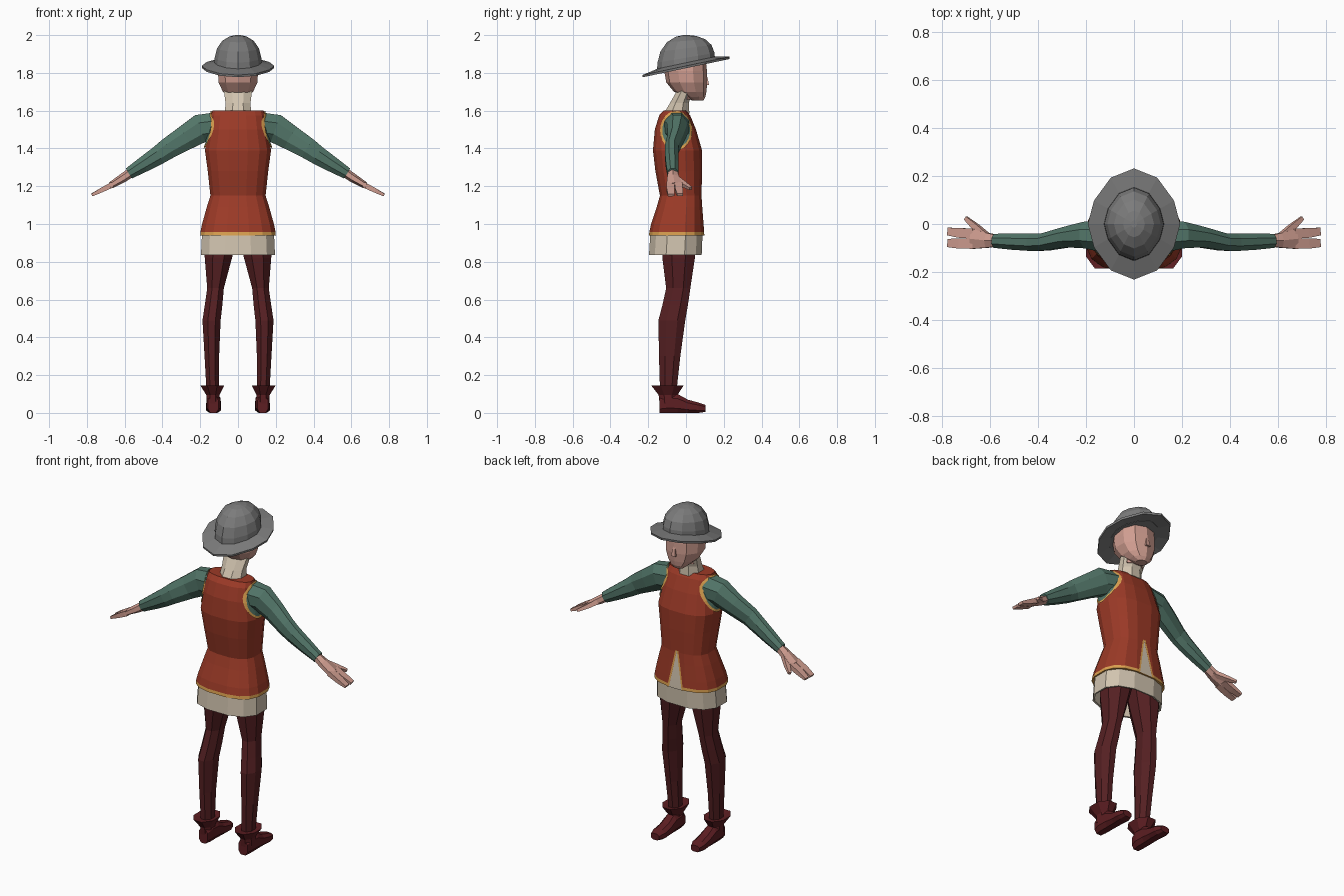
import bpy
import bmesh
from math import sin, cos, pi, copysign
from mathutils import Vector
from mathutils.bvhtree import BVHTree

default_cube = bpy.data.objects.get("Cube")
if default_cube:
    bpy.data.objects.remove(default_cube, do_unlink=True)


def material(name, red, green, blue):
    mat = bpy.data.materials.new(name)
    mat.use_nodes = True
    colour = (red, green, blue, 1)
    mat.diffuse_color = colour
    mat.node_tree.nodes["Principled BSDF"].inputs["Base Color"].default_value = colour
    return mat


rust = material("rust cloth", .33, .042, .02)
gold = material("gold trim", .72, .36, .08)
green = material("green cloth", .085, .18, .14)
cream = material("cream linen", .64, .55, .43)
skin = material("skin", .63, .34, .28)
maroon = material("maroon hose", .09, .014, .016)
leather = material("dark red leather", .11, .013, .016)
steel = material("grey steel", .2, .2, .2)


def power(value, exponent):
    return copysign(abs(value) ** exponent, value)


def add_mesh(name, rings, mats, closed=True, caps=True, pick=None):
    """Skin a list of point rings; pick(face centre) chooses the material slot."""
    bm = bmesh.new()
    rows = [[bm.verts.new(p) for p in ring] for ring in rings]
    count = len(rows[0])
    for low, high in zip(rows, rows[1:]):
        for i in range(count if closed else count - 1):
            j = (i + 1) % count
            bm.faces.new((low[i], low[j], high[j], high[i]))
    if caps:
        bm.faces.new(rows[0][::-1])
        bm.faces.new(rows[-1])
    bmesh.ops.recalc_face_normals(bm, faces=bm.faces)
    if pick:
        for face in bm.faces:
            face.material_index = pick(face.calc_center_median())
    mesh = bpy.data.meshes.new(name)
    bm.to_mesh(mesh)
    bm.free()
    for mat in mats:
        mesh.materials.append(mat)
    obj = bpy.data.objects.new(name, mesh)
    bpy.context.scene.collection.objects.link(obj)
    return obj


def loop(centre, u, v, n, pw=1.0):
    """Polygon whose flat sides touch the extents u and v."""
    grow = 1 / cos(pi / n) ** pw
    angles = [2 * pi * (i + .5) / n for i in range(n)]
    return [centre + grow * (u * power(cos(a), pw) + v * power(sin(a), pw)) for a in angles]


def spans(name, rows, mats, n=8, pw=1.0, side=1, along_y=False, **options):
    """Loft from rows of (low a, high a, low b, high b, station)."""
    rings = []
    for a0, a1, b0, b1, h in rows:
        a, b = (a0 + a1) / 2 * side, (b0 + b1) / 2
        u = Vector(((a1 - a0) / 2, 0, 0))
        half = (b1 - b0) / 2
        if along_y:
            rings.append(loop(Vector((a, h, b)), u, Vector((0, 0, half)), n, pw))
        else:
            rings.append(loop(Vector((a, b, h)), u, Vector((0, half, 0)), n, pw))
    return add_mesh(name, rings, mats, **options)


def limb(name, rows, mat, n, side):
    """Tube along a path of (x, y, z, half width, half thickness)."""
    points = [Vector((x * side, y, z)) for x, y, z, w, t in rows]
    rings = []
    for i, (p, row) in enumerate(zip(points, rows)):
        way = points[min(i + 1, len(rows) - 1)] - points[max(i - 1, 0)]
        way.normalize()
        across = Vector((0, 1, 0))
        across = (across - way * across.dot(way)).normalized()
        rings.append(loop(p, across * row[3], way.cross(across) * row[4], n))
    return add_mesh(name, rings, [mat])


# Tunic with a gold hem
tunic_rows = [
    (-.2, .2, -.196, .097, .94), (-.199, .199, -.194, .096, .958),
    (-.19, .19, -.185, .093, 1.0), (-.165, .165, -.155, .086, 1.09),
    (-.146, .146, -.138, .082, 1.15), (-.16, .16, -.162, .085, 1.28),
    (-.175, .175, -.175, .085, 1.39), (-.155, .155, -.165, .053, 1.5),
    (-.143, .143, -.142, .022, 1.575), (-.135, .135, -.118, 0, 1.602)]
tunic = spans("tunic", tunic_rows, [rust, gold], 16, .75,
              pick=lambda c: 1 if c.z < .957 else 0)
tunic_surface = BVHTree.FromPolygons([v.co for v in tunic.data.vertices],
                                     [p.vertices for p in tunic.data.polygons])


def drape(name, rings, toward, lift, mat, closed):
    """Lay thin cloth on the tunic by casting points along a direction."""
    toward = Vector(toward)
    laid = []
    for ring in rings:
        row = []
        for p in ring:
            start = Vector(p) - toward
            hit = tunic_surface.ray_cast(start, toward)[0]
            if hit is None:
                hit = tunic_surface.find_nearest(Vector(p))[0]
            row.append(hit - toward * lift)
        laid.append(row)
    return add_mesh(name, laid, [mat], closed, False)


# Front slit showing the shirt, edged in gold
def slit_row(z, edges):
    width = .042 * (1.16 - z) / .22
    return [(width * e + shift, .1, z) for e, shift in edges]


levels = [.938 + .222 * i / 12 for i in range(13)]
drape("slit_opening", [slit_row(z, [(-1, 0), (-.3, 0), (.3, 0), (1, 0)]) for z in levels],
      (0, -1, 0), .004, cream, False)
for side, label in ((1, "left"), (-1, "right")):
    drape(label + "_slit_trim", [slit_row(z, [(side, 0), (side, .01 * side)]) for z in levels],
          (0, -1, 0), .005, gold, False)

# Shirt skirt, hollow underneath, and high collar
spans("shirt_skirt", [
    (-.19, .19, -.188, .088, .96), (-.196, .196, -.196, .083, .835),
    (-.186, .186, -.186, .074, .836), (-.18, .18, -.178, .078, .94)], [cream], 12, .8)
spans("collar", [(-.07, .07, -.118, .018, 1.585), (-.066, .066, -.085, .015, 1.64),
                 (-.075, .075, -.045, .035, 1.71)], [cream])
spans("neck", [(-.055, .055, -.045, .03, 1.66), (-.055, .055, -.05, .045, 1.76)], [skin])

# Head and nose
spans("head", [
    (-.03, .03, .035, .09, 1.653), (-.055, .055, -.01, .1, 1.673),
    (-.08, .08, -.06, .104, 1.7), (-.103, .103, -.1, .108, 1.75),
    (-.106, .106, -.11, .106, 1.81), (-.1, .1, -.1, .1, 1.87)], [skin], 10, .9)
spans("nose", [(-.014, .014, .09, .122, 1.735), (-.009, .009, .09, .115, 1.77),
               (-.006, .006, .09, .106, 1.8)], [skin], 4)


# Wide-brimmed helmet, pointed fore and aft and tilted up at the face
def helmet_ring(width, length, z, tilt):
    angles = [2 * pi * i / 12 for i in range(12)]
    flat = [(width * sin(a), length * power(cos(a), 1.25)) for a in angles]
    return [Vector((x, y, z + tilt * y)) for x, y in flat]


add_mesh("helmet_crown", [
    helmet_ring(.126 * s, .154 * s, z, t) for s, z, t in (
        (1, 1.835, .21), (.98, 1.88, .17), (.88, 1.93, .13),
        (.66, 1.97, .08), (.36, 1.993, .04), (.1, 2, 0))], [steel])
add_mesh("helmet_brim", [
    helmet_ring(.12, .145, 1.855, .21), helmet_ring(.192, .231, 1.837, .21),
    helmet_ring(.19, .229, 1.825, .21), helmet_ring(.115, .14, 1.84, .21)], [steel])

for side, label in ((1, "left"), (-1, "right")):
    # Armhole patch and trim
    def armhole(scale):
        angles = [2 * pi * i / 24 for i in range(24)]
        return [(.15 * side, -.052 + .082 * scale * cos(a), 1.495 + .1 * scale * sin(a))
                for a in angles]

    drape(label + "_armhole", [armhole(s) for s in (.95, .7, .4, .05)],
          (-side, 0, 0), .005, green, True)
    drape(label + "_armhole_trim", [armhole(s) for s in (1.04, .97, .9)],
          (-side, 0, 0), .008, gold, True)

    # Sleeve
    limb(label + "_sleeve", [
        (.12, -.05, 1.515, .068, .075), (.2, -.046, 1.505, .055, .076),
        (.28, -.055, 1.455, .042, .065), (.37, -.075, 1.4, .036, .056),
        (.42, -.076, 1.365, .036, .05), (.5, -.073, 1.315, .034, .041),
        (.577, -.07, 1.268, .029, .031)], green, 8, side)

    # Hand
    limb(label + "_palm", [
        (.56, -.07, 1.277, .022, .022), (.61, -.068, 1.243, .031, .021),
        (.675, -.061, 1.204, .043, .015)], skin, 6, side)
    limb(label + "_front_fingers", [
        (.665, -.04, 1.208, .021, .015), (.725, -.037, 1.178, .02, .012),
        (.773, -.031, 1.155, .016, .007)], skin, 4, side)
    limb(label + "_back_fingers", [
        (.665, -.082, 1.208, .021, .015), (.725, -.081, 1.178, .021, .012),
        (.773, -.079, 1.153, .017, .007)], skin, 4, side)
    limb(label + "_thumb", [
        (.61, -.055, 1.24, .015, .014), (.655, -.015, 1.212, .014, .012),
        (.7, .025, 1.188, .008, .007)], skin, 4, side)

    # Leg
    spans(label + "_leg", [
        (.005, .178, -.13, .06, .93), (.032, .176, -.125, .047, .82),
        (.075, .163, -.105, .023, .66), (.083, .176, -.125, .01, .57),
        (.092, .188, -.146, -.004, .49), (.1, .177, -.143, -.03, .3),
        (.1, .166, -.137, -.052, .1)], [maroon], side=side)

    # Shoe with a flared cuff
    spans(label + "_shoe_cuff", [
        (.098, .168, -.14, -.045, .05), (.098, .168, -.145, -.045, .095),
        (.073, .2, -.185, -.012, .146), (.1, .167, -.14, -.05, .14)], [leather], side=side)
    spans(label + "_shoe", [
        (.102, .16, 0, .085, -.14), (.093, .168, 0, .105, -.1),
        (.093, .168, 0, .1, -.045), (.09, .168, 0, .07, .01),
        (.09, .17, 0, .055, .065), (.105, .16, .005, .042, .103)],
        [leather], 8, .75, side, True)
